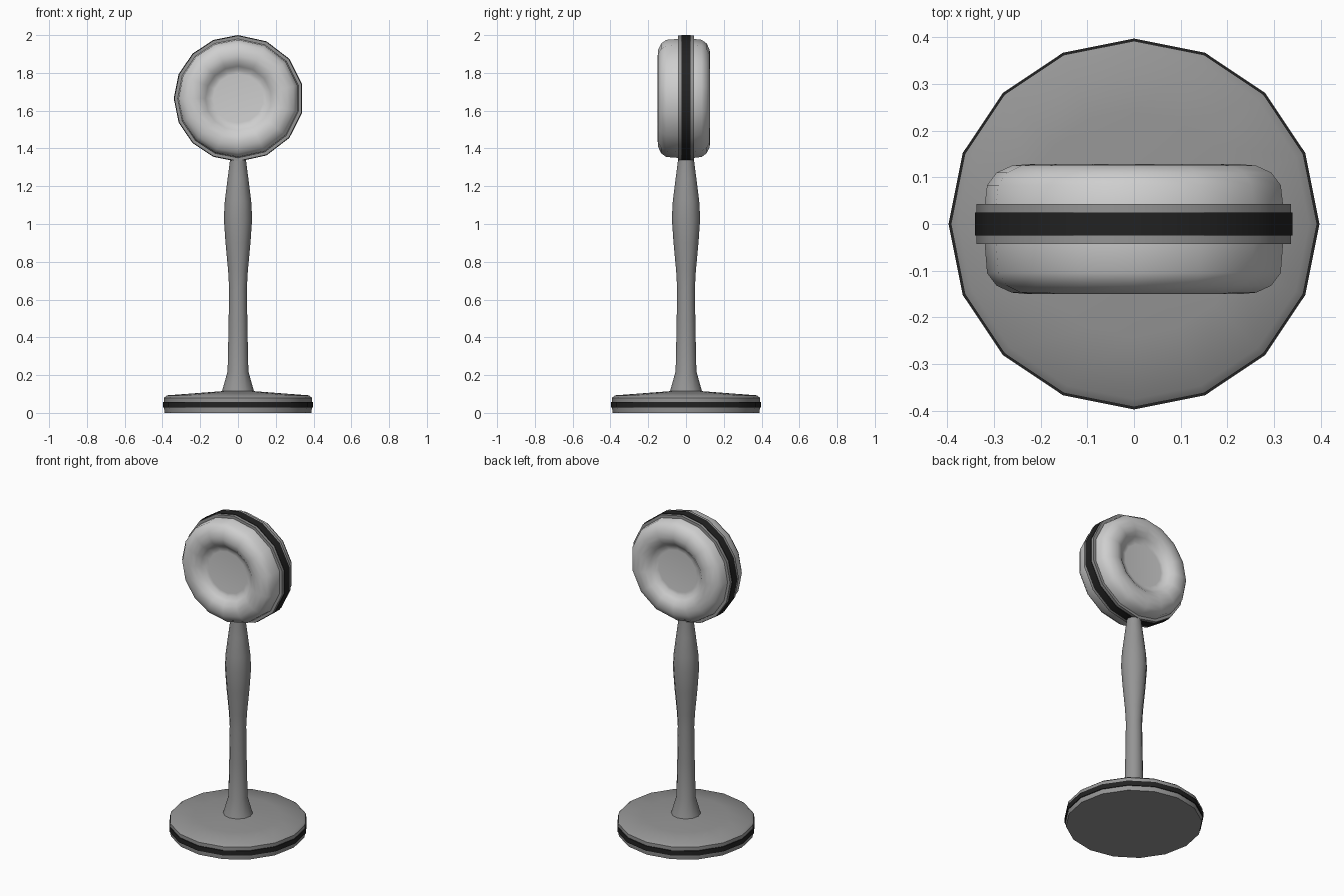
import bpy, bmesh, math
from mathutils import Matrix

if "Cube" in bpy.data.objects:
    bpy.data.objects.remove(bpy.data.objects["Cube"], do_unlink=True)


def make_material(name, value):
    mat = bpy.data.materials.new(name)
    mat.use_nodes = True
    colour = (value, value, value, 1)
    mat.diffuse_color = colour
    mat.node_tree.nodes["Principled BSDF"].inputs["Base Color"].default_value = colour
    return mat


grey = make_material("mid grey", 0.30)
pale = make_material("pale grey", 0.62)
black = make_material("rubber black", 0.016)


def lathe(name, profile, ring, mat, matrix=Matrix(), angle=50):
    """Sweep (radius, height) points round the ring of unit points; zero radius makes a pole."""
    bm = bmesh.new()
    rows = []
    for r, h in profile:
        if r == 0:
            rows.append([bm.verts.new((0, 0, h))] * len(ring))
        else:
            rows.append([bm.verts.new((r * x, r * y, h)) for x, y in ring])
    n = len(ring)
    for a, b in zip(rows, rows[1:]):
        for i in range(n):
            j = (i + 1) % n
            quad = list(dict.fromkeys((a[i], a[j], b[j], b[i])))
            if len(quad) > 2:
                bm.faces.new(quad)
    bmesh.ops.recalc_face_normals(bm, faces=bm.faces)
    mesh = bpy.data.meshes.new(name)
    bm.to_mesh(mesh)
    bm.free()
    mesh.materials.append(mat)
    obj = bpy.data.objects.new(name, mesh)
    obj.matrix_world = matrix
    bpy.context.collection.objects.link(obj)
    bpy.ops.object.select_all(action="DESELECT")
    obj.select_set(True)
    bpy.context.view_layer.objects.active = obj
    bpy.ops.object.shade_smooth_by_angle(angle=math.radians(angle))
    return obj


def circle(sides):
    return [(math.cos(math.tau * i / sides), math.sin(math.tau * i / sides))
            for i in range(sides)]


# Weighted foot and the black band round it
round16 = circle(16)
lathe("base_disc", [(0, 0), (0.388, 0), (0.392, 0.03), (0.392, 0.08), (0.375, 0.093),
                    (0.24, 0.103), (0.085, 0.115), (0, 0.115)], round16, grey)
lathe("base_band", [(0.38, 0.028), (0.397, 0.028), (0.397, 0.058), (0.38, 0.058)],
      round16, black)

# Flared stem with a swelling grip
lathe("stem", [(0.085, 0.113), (0.055, 0.22), (0.05, 0.45), (0.047, 0.66), (0.052, 0.75),
               (0.066, 0.9), (0.075, 1.03), (0.07, 1.12), (0.055, 1.24), (0.042, 1.34),
               (0.042, 1.40)], circle(12), grey)

# Head rim: a polygon with eight steps on one half and seven on the other
rim = []
for k in range(8):
    a = math.pi / 2 + math.pi * k / 8
    rim.append((1.015 * math.cos(a), math.sin(a)))
for k in range(7):
    a = -math.pi / 2 + math.pi * k / 7
    rim.append((1.04 * math.cos(a), math.sin(a)))

centre = Matrix.Translation((0, 0, 1.665))
facing_front = centre @ Matrix.Rotation(math.pi / 2, 4, "X")

lathe("head_rim", [(0, -0.043), (0.332, -0.043), (0.332, 0.043), (0, 0.043)],
      rim, grey, facing_front)
lathe("head_band", [(0.32, -0.025), (0.335, -0.025), (0.335, 0.025), (0.32, 0.025)],
      rim, black, facing_front)

# Padded cushions with a dished centre on both faces
pad = [(0.315, 0.04), (0.31, 0.105), (0.29, 0.132), (0.258, 0.147), (0.225, 0.15),
       (0.195, 0.143), (0.17, 0.122), (0.15, 0.105), (0.13, 0.103), (0, 0.103)]
lathe("front_cushion", pad, rim, pale, facing_front, 80)
lathe("back_cushion", [(r, -max(0.04, h - 0.022)) for r, h in pad], rim, pale,
      facing_front, 80)
